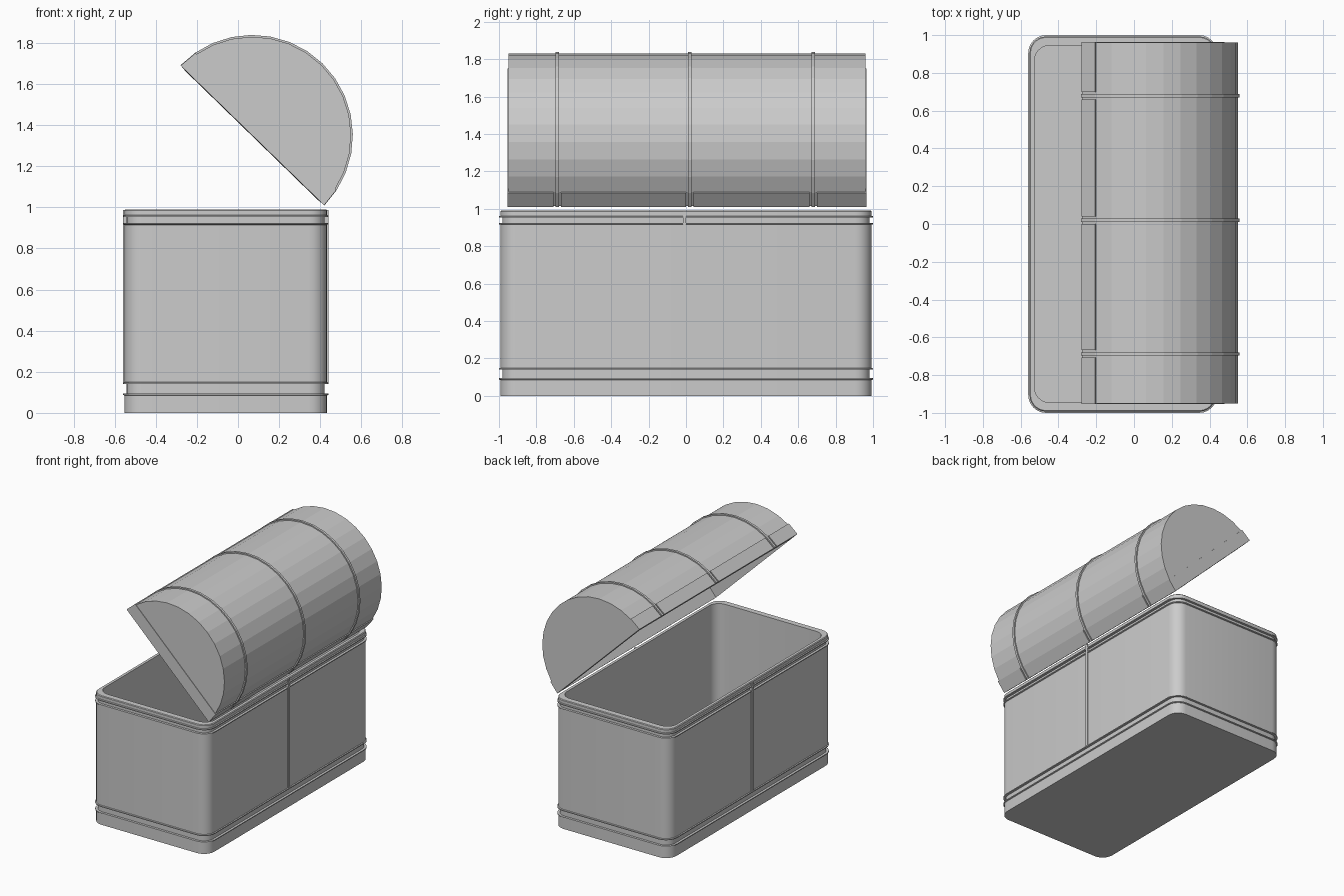
import bpy, bmesh, math
from mathutils import Vector

cube = bpy.data.objects.get("Cube")
if cube:
    bpy.data.objects.remove(cube, do_unlink=True)

GREY = (0.6, 0.6, 0.6, 1)
grey = bpy.data.materials.new("plain grey")
grey.use_nodes = True
grey.diffuse_color = GREY
grey.node_tree.nodes["Principled BSDF"].inputs["Base Color"].default_value = GREY

BOX_X = -0.06                      # centre of the chest body
LID_X, LID_Z = 0.07, 1.35          # axis of the barrel lid
LID_START = math.radians(-44.2)    # angle of the hinge edge
STEPS = 16
R = 0.48
Y0, Y1 = -0.95, 0.96               # ends of the lid
BANDS = (-0.688, 0.02, 0.68)


def finish(name, bm, smooth=False):
    bmesh.ops.recalc_face_normals(bm, faces=bm.faces)
    mesh = bpy.data.meshes.new(name)
    bm.to_mesh(mesh)
    bm.free()
    obj = bpy.data.objects.new(name, mesh)
    bpy.context.collection.objects.link(obj)
    mesh.materials.append(grey)
    if smooth:
        bpy.ops.object.select_all(action='DESELECT')
        obj.select_set(True)
        bpy.context.view_layer.objects.active = obj
        bpy.ops.object.shade_smooth_by_angle(angle=math.radians(35))
    return obj


def bridge(bm, a, b):
    n = len(a)
    for i in range(n):
        j = (i + 1) % n
        bm.faces.new((a[i], a[j], b[j], b[i]))


def rounded_loop(bm, hx, hy, z, r, seg=6):
    """Ring of vertices around a rectangle with round corners."""
    ring = []
    for k, (sx, sy) in enumerate(((1, 1), (-1, 1), (-1, -1), (1, -1))):
        for i in range(seg + 1):
            t = math.pi / 2 * (k + i / seg)
            ring.append(bm.verts.new((BOX_X + sx * (hx - r) + r * math.cos(t),
                                      sy * (hy - r) + r * math.sin(t), z)))
    return ring


def lid_point(step, radius, y):
    t = LID_START + math.pi * step / STEPS
    return Vector((LID_X + radius * math.cos(t), y, LID_Z + radius * math.sin(t)))


def prism(name, outline, y0, y1):
    """Extrude a list of (step, radius) points along y."""
    bm = bmesh.new()
    a, b = ([bm.verts.new(lid_point(s, r, y)) for s, r in outline] for y in (y0, y1))
    bm.faces.new(a)
    bm.faces.new(b)
    bridge(bm, a, b)
    return finish(name, bm)


# Chest body: one moulded wall, outside (inset, height) then inside
bm = bmesh.new()
outer = [(0.007, 0), (0.007, 0.085), (0, 0.088), (0, 0.095), (0.018, 0.095),
         (0.018, 0.14), (0, 0.14), (0, 0.147), (0.007, 0.15), (0.007, 0.915),
         (0, 0.918), (0, 0.925), (0.018, 0.925), (0.018, 0.953), (0, 0.953),
         (0, 0.96), (0.007, 0.963), (0.007, 0.985), (0.012, 0.99)]
rings = [rounded_loop(bm, 0.5 - d, 1 - d, z, 0.095 - d) for d, z in outer]
rings += [rounded_loop(bm, 0.467, 0.945, z, 0.08) for z in (0.99, 0.05)]
for a, b in zip(rings, rings[1:]):
    bridge(bm, a, b)
bm.faces.new(rings[0])
bm.faces.new(rings[-1])
finish("chest_body", bm, smooth=True)

# Thin upright strip in the middle of each long side
for side, name in ((1, "left_side_strip"), (-1, "right_side_strip")):
    bm = bmesh.new()
    bmesh.ops.create_cube(bm, size=1)
    for v in bm.verts:
        v.co = (BOX_X + side * (0.489 + v.co.x * 0.022),
                -0.008 + v.co.y * 0.018, 0.568 + v.co.z * 0.84)
    finish(name, bm)

# Hollow barrel lid
bm = bmesh.new()
arcs = [[bm.verts.new(lid_point(s, R, y)) for s in range(STEPS + 1)] for y in (Y0, Y1)]
for s in range(STEPS):
    bm.faces.new((arcs[0][s], arcs[0][s + 1], arcs[1][s + 1], arcs[1][s]))
for arc in arcs:
    bm.faces.new(arc)
lid = finish("lid_shell", bm)
shell = lid.modifiers.new("thickness", 'SOLIDIFY')
shell.thickness = 0.03
shell.offset = -1
shell.use_even_offset = True

# Raised bands over the lid
for i, y in enumerate(BANDS):
    arc = [(s, 0.489) for s in range(STEPS + 1)]
    back = [(s, 0.47) for s in reversed(range(STEPS + 1))]
    prism(f"lid_band_{i + 1}", arc + back, y - 0.009, y + 0.009)

# Edge plates along both long edges, broken at the bands
cuts = [Y0 - 0.004] + [y + s * 0.02 for y in BANDS for s in (-1, 1)] + [Y1 + 0.004]
for edge, first in (("hinge", 0), ("front", STEPS - 1)):
    for i in range(0, len(cuts), 2):
        outline = [(first, 0.487), (first + 1, 0.487), (first + 1, 0.472), (first, 0.472)]
        prism(f"{edge}_edge_plate_{i // 2 + 1}", outline, cuts[i], cuts[i + 1])

# Edge plates on the two lid ends
for name, y0, y1 in (("front_end_plate", Y0 - 0.004, Y0 + 0.003),
                     ("back_end_plate", Y1 - 0.003, Y1 + 0.004)):
    low, high = lid_point(0, R, 0), lid_point(1, R, 0)
    prism(name, [(0, 0.48), (1, 0.48), (STEPS - 1, 0.48), (STEPS, 0.48)], y0, y1)
